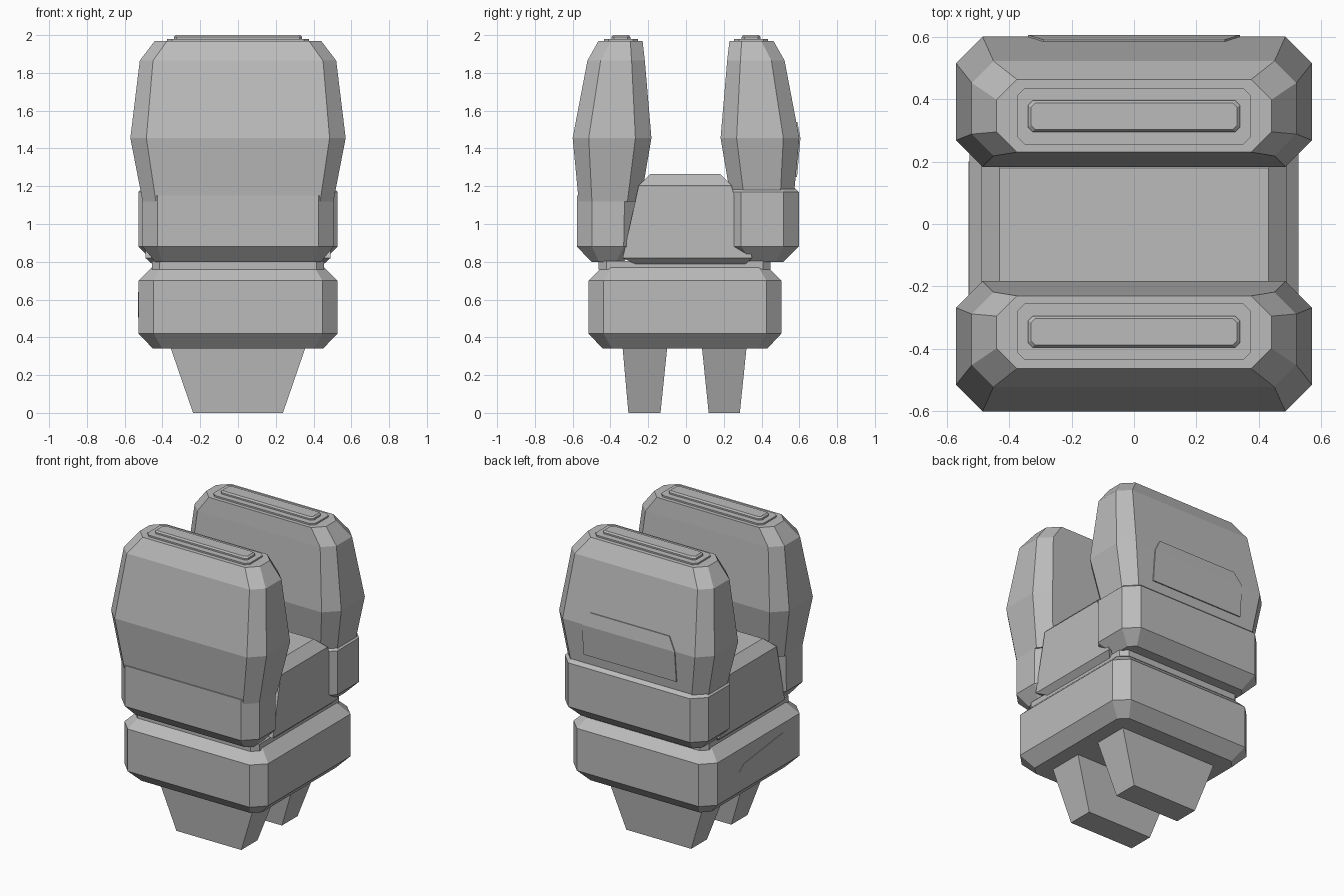
import bpy, bmesh

if "Cube" in bpy.data.objects:
    bpy.data.objects.remove(bpy.data.objects["Cube"])

grey = bpy.data.materials.new("grey")
grey.diffuse_color = (0.5, 0.5, 0.5, 1)
grey.use_nodes = True
grey.node_tree.nodes["Principled BSDF"].inputs["Base Color"].default_value = grey.diffuse_color


def finish(name, bm):
    bmesh.ops.recalc_face_normals(bm, faces=bm.faces)
    mesh = bpy.data.meshes.new(name)
    bm.to_mesh(mesh)
    bm.free()
    mesh.materials.append(grey)
    obj = bpy.data.objects.new(name, mesh)
    bpy.context.collection.objects.link(obj)
    return obj


def loft(name, sections):
    """Stack chamfered rectangles: (z, half width, y min, y max, chamfer)."""
    bm = bmesh.new()
    rings = []
    for z, x, a, b, c in sections:
        if c:
            pts = [(x - c, a), (x, a + c), (x, b - c), (x - c, b),
                   (c - x, b), (-x, b - c), (-x, a + c), (c - x, a)]
        else:
            pts = [(x, a), (x, b), (-x, b), (-x, a)]
        rings.append([bm.verts.new((px, py, z)) for px, py in pts])
    for lo, hi in zip(rings, rings[1:]):
        for i in range(len(lo)):
            j = (i + 1) % len(lo)
            bm.faces.new((lo[i], lo[j], hi[j], hi[i]))
    bm.faces.new(rings[0])
    bm.faces.new(rings[-1])
    return finish(name, bm)


def plate(name, faces, offset):
    """Thin raised panel: each face polygon is extruded back by the offset."""
    bm = bmesh.new()
    for f in faces:
        bm.faces.new([bm.verts.new(p) for p in f])
    bmesh.ops.remove_doubles(bm, verts=bm.verts, dist=1e-5)
    ext = bmesh.ops.extrude_face_region(bm, geom=bm.faces[:], use_keep_orig=True)
    verts = [g for g in ext["geom"] if isinstance(g, bmesh.types.BMVert)]
    bmesh.ops.translate(bm, verts=verts, vec=offset)
    return finish(name, bm)


# Tapered feet
loft("front_foot", [(0, 0.238, -0.305, -0.135, 0), (0.36, 0.362, -0.337, -0.098, 0)])
loft("back_foot", [(0, 0.238, 0.12, 0.285, 0), (0.36, 0.362, 0.083, 0.322, 0)])

# Lower body
loft("lower_body", [(0.34, 0.45, -0.44, 0.43, 0.05), (0.42, 0.527, -0.517, 0.505, 0.08),
                    (0.70, 0.527, -0.517, 0.505, 0.08), (0.77, 0.455, -0.445, 0.435, 0.05)])

# Neck between the two bodies
loft("neck", [(0.76, 0.455, -0.462, 0.448, 0.04), (0.805, 0.455, -0.462, 0.448, 0.04)])

# Middle body
loft("middle_body", [(0.775, 0.44, -0.24, 0.30, 0), (0.82, 0.49, -0.335, 0.35, 0),
                     (1.205, 0.49, -0.25, 0.24, 0), (1.265, 0.43, -0.19, 0.18, 0)])

# Lower blocks holding the upright shells
loft("front_block", [(0.80, 0.44, -0.50, -0.33, 0.04), (0.88, 0.505, -0.578, -0.25, 0.08),
                     (1.15, 0.505, -0.578, -0.245, 0.08)])
loft("back_block", [(0.80, 0.45, 0.31, 0.515, 0.04), (0.88, 0.527, 0.212, 0.597, 0.08),
                    (1.17, 0.527, 0.212, 0.597, 0.08), (1.19, 0.505, 0.235, 0.575, 0.07)])

# Upright shells, mirrored front and back, with stepped caps
for label, s in (("front", -1), ("back", 1)):
    def span(z, x, inner, outer, c):
        a, b = sorted((s * inner, s * outer))
        return (z, x, a, b, c)

    loft(label + "_shell", [span(1.12, 0.505, 0.24, 0.568, 0.07),
                            span(1.455, 0.57, 0.183, 0.60, 0.085),
                            span(1.865, 0.52, 0.218, 0.522, 0.07),
                            span(1.97, 0.44, 0.23, 0.463, 0.065)])
    loft(label + "_cap_base", [span(1.96, 0.375, 0.255, 0.435, 0.025),
                               span(1.98, 0.375, 0.255, 0.435, 0.025)])
    loft(label + "_cap_top", [span(1.975, 0.34, 0.295, 0.395, 0.015),
                              span(1.99, 0.34, 0.295, 0.395, 0.015),
                              span(2.0, 0.33, 0.303, 0.387, 0.013)])

# Folded panel on the back shell
y_mid, y_top, y_low = 0.606, 0.590, 0.588
plate("back_panel", [
    [(-0.34, y_low, 1.25), (0.34, y_low, 1.25), (0.34, y_mid, 1.455), (-0.34, y_mid, 1.455)],
    [(-0.34, y_mid, 1.455), (0.34, y_mid, 1.455), (0.29, y_top, 1.54), (-0.29, y_top, 1.54)],
], (0, -0.009, 0))

# Small panel on the left side of the lower body
plate("side_panel", [[(-0.53, y, z) for y, z in
                      ((0.20, 0.55), (0.15, 0.59), (-0.26, 0.64), (-0.26, 0.54), (-0.20, 0.505))]],
      (0.006, 0, 0))
